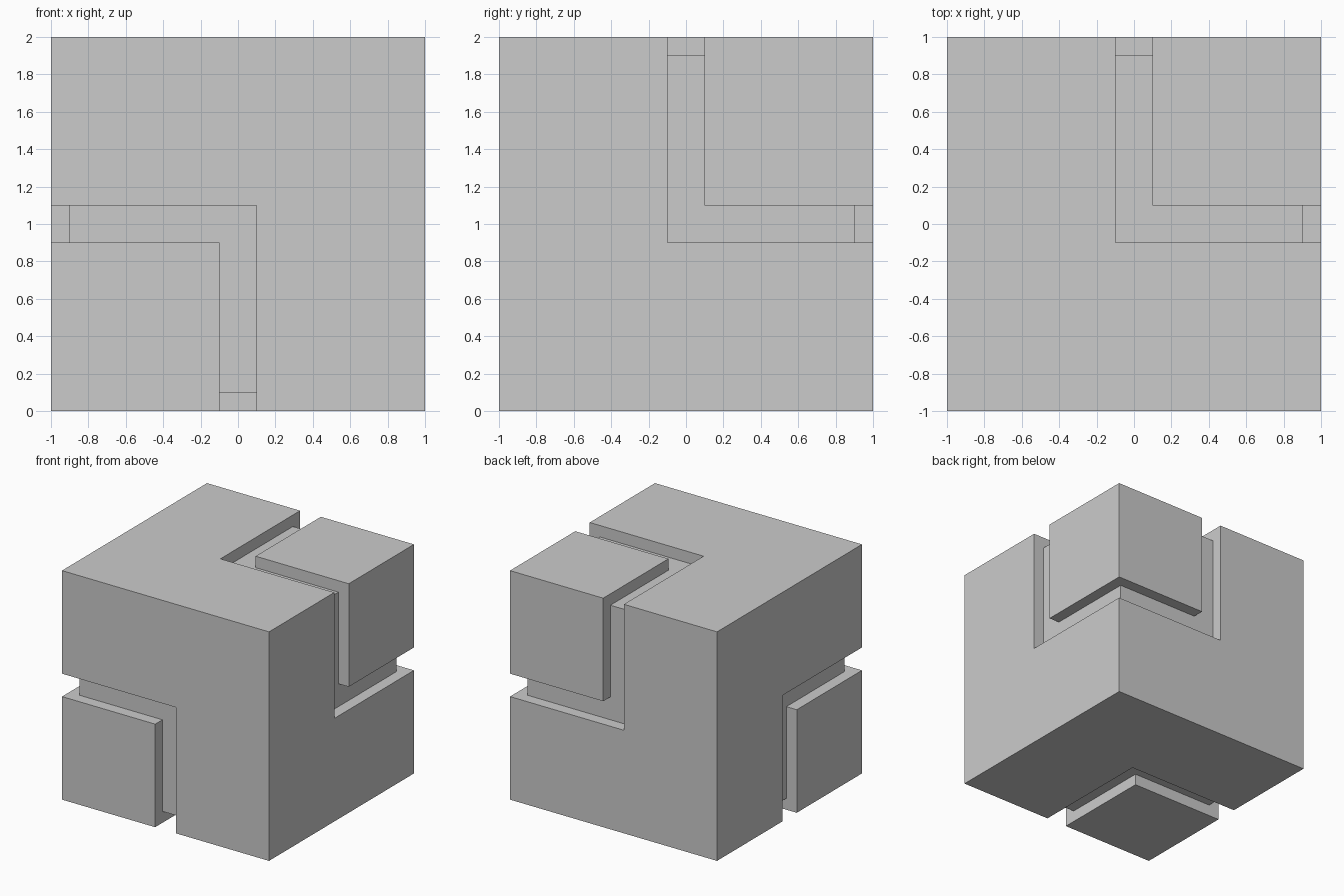
import bpy, bmesh
from mathutils import Vector

if "Cube" in bpy.data.objects:
    bpy.data.objects.remove(bpy.data.objects["Cube"])

CENTRE = Vector((0, 0, 1))
HALF = 1.0      # half the cube size
GROOVE = 0.1    # groove depth and half its width
OUT = 1.2       # cutters overshoot the faces


def finish(bm, name):
    bmesh.ops.recalc_face_normals(bm, faces=bm.faces[:])
    mesh = bpy.data.meshes.new(name)
    bm.to_mesh(mesh)
    bm.free()
    obj = bpy.data.objects.new(name, mesh)
    obj.location = CENTRE
    bpy.context.collection.objects.link(obj)
    return obj


def groove_cutter(axis, sign):
    """L-shaped bar wrapping one cube edge, lying across the given axis."""
    floor = HALF - GROOVE
    profile = [(-OUT, -OUT), (GROOVE, -OUT), (GROOVE, -floor),
               (-floor, -floor), (-floor, GROOVE), (-OUT, GROOVE)]

    def place(u, v, w):
        p = Vector((0, 0, 0))
        p[axis], p[(axis + 1) % 3], p[(axis + 2) % 3] = w, u, v
        return p * sign

    bm = bmesh.new()
    face = bm.faces.new([bm.verts.new(place(u, v, -GROOVE)) for u, v in profile])
    ext = bmesh.ops.extrude_face_region(bm, geom=[face], use_keep_orig=True)
    moved = [g for g in ext["geom"] if isinstance(g, bmesh.types.BMVert)]
    bmesh.ops.translate(bm, verts=moved, vec=place(0, 0, 2 * GROOVE))
    cutter = finish(bm, "groove_cutter")
    cutter.hide_render = True
    cutter.hide_viewport = True
    cutter.display_type = 'WIRE'
    return cutter


# Solid cube body
bm = bmesh.new()
bmesh.ops.create_cube(bm, size=2 * HALF)
cube = finish(bm, "grooved_cube")

# Grooves framing two opposite corners: front-left-bottom and back-right-top
for sign in (1, -1):
    for axis in range(3):
        mod = cube.modifiers.new("groove", 'BOOLEAN')
        mod.operation = 'DIFFERENCE'
        mod.solver = 'EXACT'
        mod.object = groove_cutter(axis, sign)
